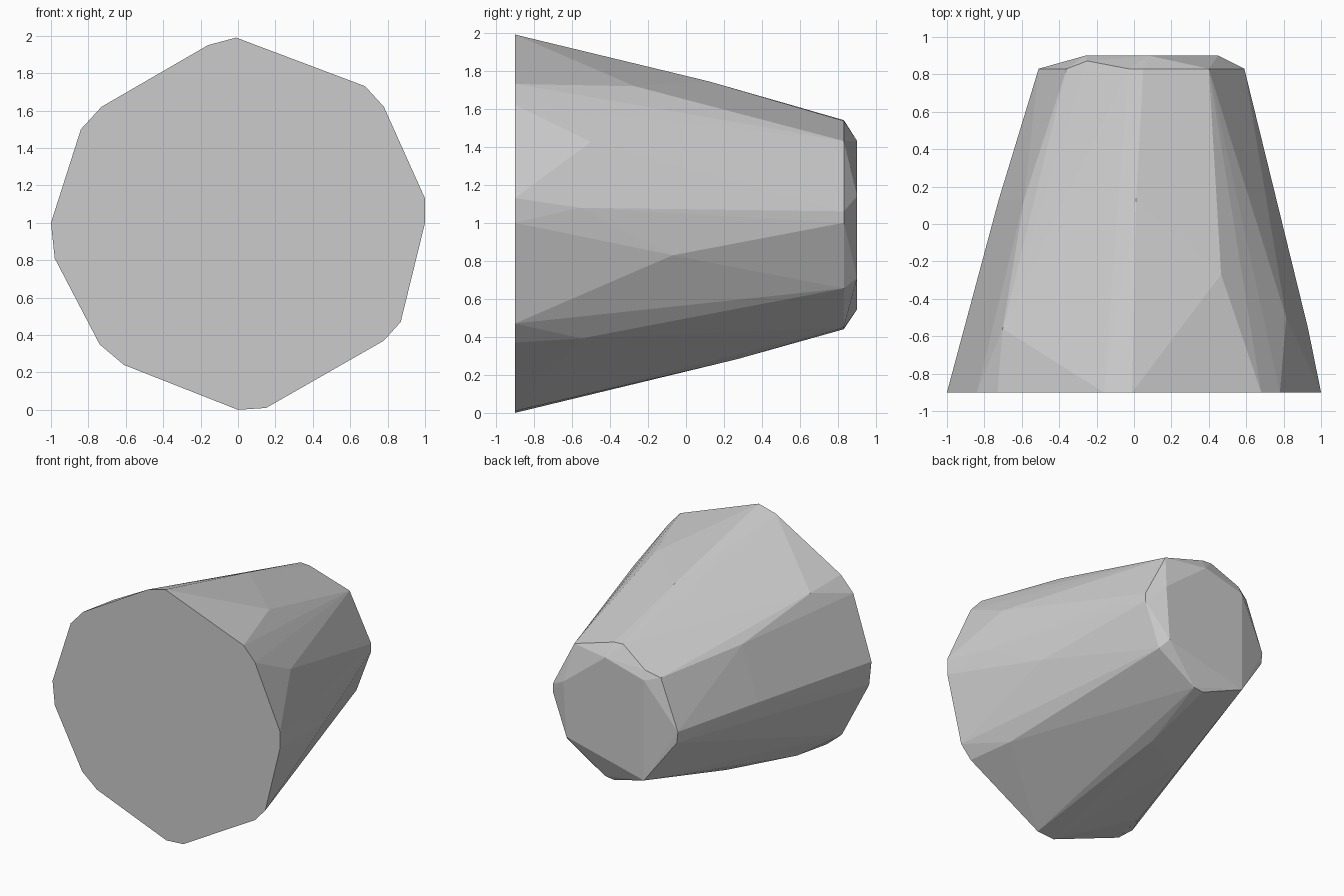
import bpy, bmesh
from math import radians, sin, cos

if "Cube" in bpy.data.objects:
    bpy.data.objects.remove(bpy.data.objects["Cube"])

# Faceted wide end, (x, z) at the front plane
front = [(-.01, 1.99), (.68, 1.73), (.78, 1.62), (1, 1.13), (1, 1), (.87, .47),
         (.78, .37), (.15, .01), (0, 0), (-.61, .24), (-.74, .35), (-.98, .81),
         (-1, 1), (-.84, 1.5), (-.73, 1.62), (-.16, 1.95)]
# Narrow end rim, just before the chamfer
rim = [(.05, 1.535), (-.03, 1.54), (-.36, 1.36), (-.51, .97), (-.50, .88),
       (.05, .44), (.13, .45), (.46, .655), (.59, 1.0), (.59, 1.06), (.40, 1.43)]
# Small flat cap at the back
cap = [(-.26, 1.34), (.08, 1.43), (.45, 1.14), (.42, .71), (-.26, .545)]
# Slight bulges along the tapered side, (y, angle in degrees)
bulges = [(.13, 180), (.27, -88), (.12, 91), (-.56, 5), (-.55, -41), (-.07, -12),
          (-.27, 58), (-.56, 140), (-.5, 28), (.13, 145), (-.6, -127), (0, -119)]


def side_point(y, angle):
    t = (y + .9) / 1.73
    r = 1.015 - .45 * t
    a = radians(angle)
    return (.04 * t + r * cos(a), y, 1 - .01 * t + r * sin(a))


points = [(x, -.9, z) for x, z in front]
points += [(x, .83, z) for x, z in rim]
points += [(x, .9, z) for x, z in cap]
points += [(-.25, .872, 1.41)]
points += [side_point(y, a) for y, a in bulges]

# Wrap everything in one convex faceted skin
bm = bmesh.new()
for p in points:
    bm.verts.new(p)
bmesh.ops.convex_hull(bm, input=bm.verts[:])
bmesh.ops.delete(bm, geom=[v for v in bm.verts if not v.link_faces], context='VERTS')
bmesh.ops.dissolve_limit(bm, angle_limit=radians(.5), verts=bm.verts[:], edges=bm.edges[:])
bmesh.ops.recalc_face_normals(bm, faces=bm.faces[:])
mesh = bpy.data.meshes.new("tapered_body")
bm.to_mesh(mesh)
bm.free()
bpy.context.collection.objects.link(bpy.data.objects.new("tapered_body", mesh))
